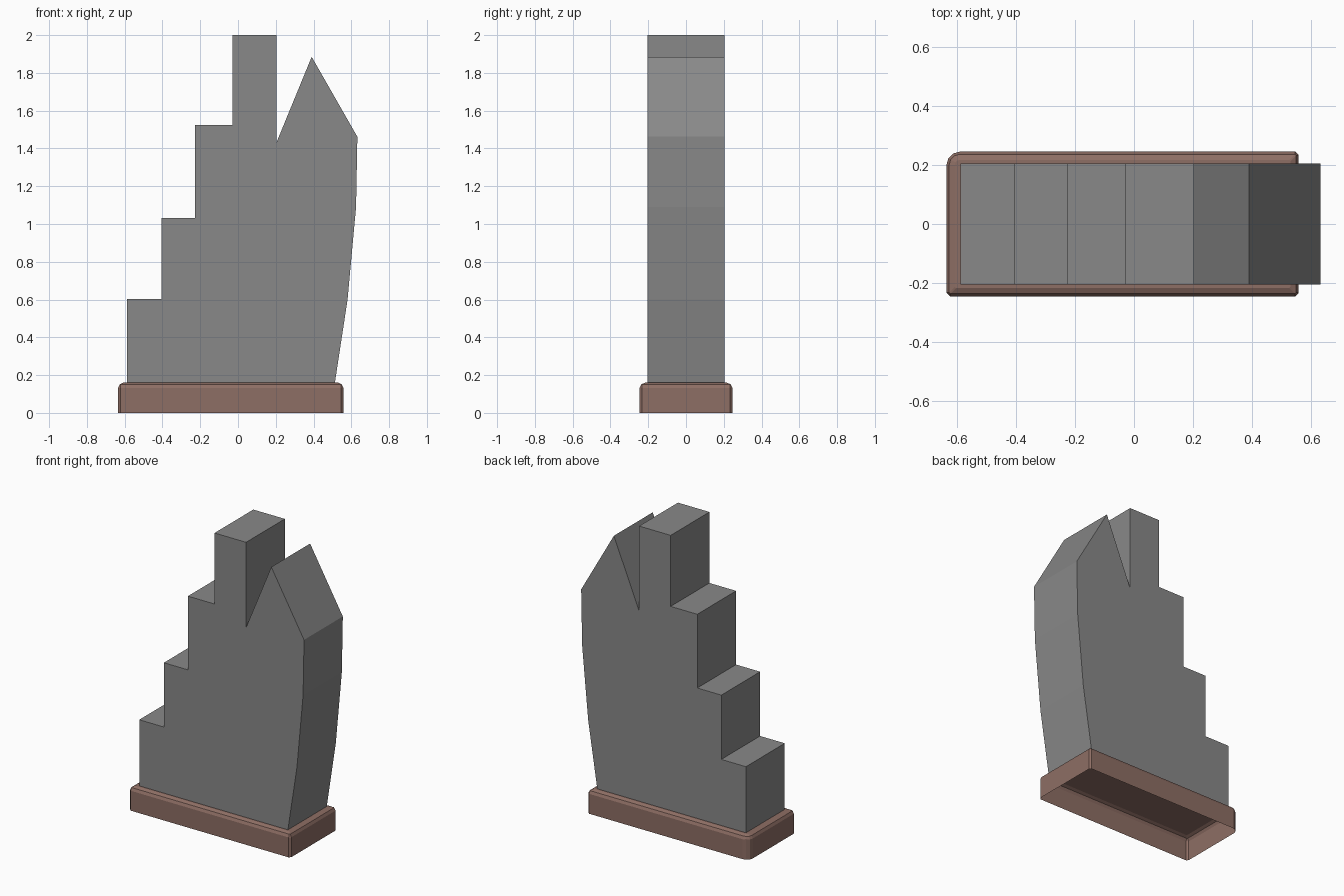
import bpy, bmesh, math

if "Cube" in bpy.data.objects:
    bpy.data.objects.remove(bpy.data.objects["Cube"])


def material(name, rgb):
    m = bpy.data.materials.new(name)
    m.diffuse_color = (*rgb, 1)
    m.use_nodes = True
    m.node_tree.nodes["Principled BSDF"].inputs["Base Color"].default_value = m.diffuse_color
    return m


def finish(bm, name, mat):
    bmesh.ops.recalc_face_normals(bm, faces=bm.faces[:])
    mesh = bpy.data.meshes.new(name)
    bm.to_mesh(mesh)
    bm.free()
    mesh.materials.append(mat)
    ob = bpy.data.objects.new(name, mesh)
    bpy.context.collection.objects.link(ob)
    return ob


stone = material("stone grey", (0.25, 0.25, 0.25))
clay = material("clay brown", (0.27, 0.156, 0.128))

# Stepped and peaked slab: front profile pushed through in y
steps = [(-0.587, 0.602), (-0.405, 1.032), (-0.227, 1.525), (-0.03, 2.0)]
profile = [(-0.587, 0.16)]
for i, (x, z) in enumerate(steps):
    x_next = steps[i + 1][0] if i < 3 else 0.203
    profile += [(x, z), (x_next, z)]
profile += [(0.203, 1.43), (0.39, 1.885), (0.632, 1.462), (0.625, 1.09),
            (0.58, 0.60), (0.513, 0.16)]
bm = bmesh.new()
front = [bm.verts.new((x, -0.205, z)) for x, z in profile]
back = [bm.verts.new((x, 0.205, z)) for x, z in profile]
bm.faces.new(front)
bm.faces.new(back[::-1])
for i in range(len(profile) - 1):  # underside rests on the base, left open
    bm.faces.new((front[i], back[i], back[i + 1], front[i + 1]))
finish(bm, "stepped_slab", stone)


# Base: hollow tray, open underneath, rounded top rim and one rounded corner
def outline(inset):
    pts = []
    corners = [(0.558, 0.245, 0, 0.012, 1), (-0.635, 0.245, 90, 0.045, 3),
               (-0.635, -0.245, 180, 0.012, 1), (0.558, -0.245, 270, 0.012, 1)]
    for x, y, start, r, seg in corners:
        sx, sy = math.copysign(1, x), math.copysign(1, y)
        cx, cy = x - sx * max(r, inset + 0.004), y - sy * max(r, inset + 0.004)
        rad = max(r - inset, 0.004)
        for k in range(seg + 1):
            a = math.radians(start + 90 * k / seg)
            pts.append((cx + rad * math.cos(a), cy + rad * math.sin(a)))
    return pts


bm = bmesh.new()
rings = [[bm.verts.new((x, y, z)) for x, y in outline(inset)]
         for z, inset in [(0, 0), (0.133, 0), (0.151, 0.009), (0.16, 0.028)]]
for low, high in zip(rings, rings[1:]):
    n = len(low)
    for i in range(n):
        j = (i + 1) % n
        bm.faces.new((low[i], low[j], high[j], high[i]))
bm.faces.new(rings[-1])
finish(bm, "base", clay)
